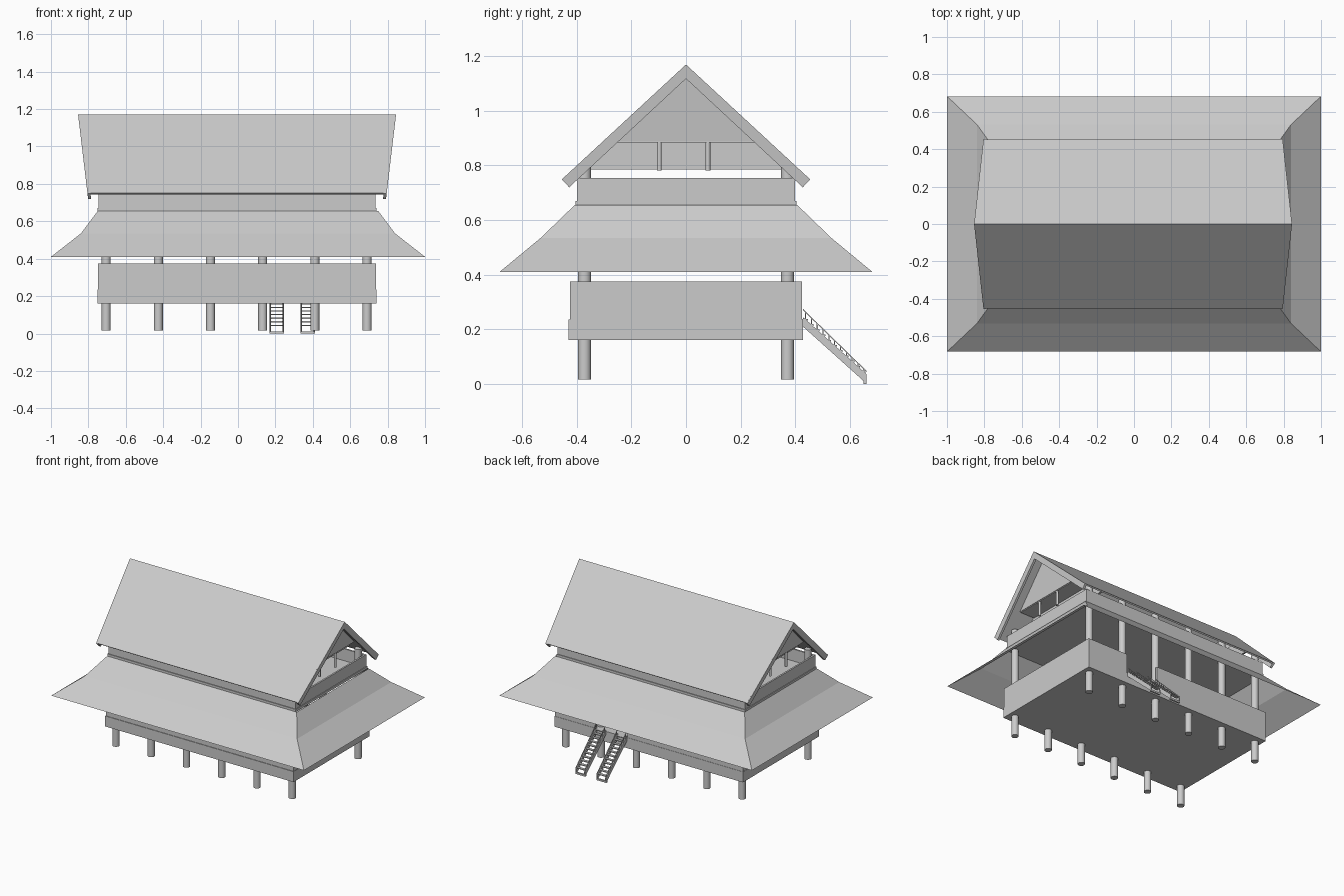
import bpy, bmesh, math
from mathutils import Vector

if "Cube" in bpy.data.objects:
    bpy.data.objects.remove(bpy.data.objects["Cube"])

CX = -0.005


def make(name, verts, faces, smooth=False):
    me = bpy.data.meshes.new(name)
    me.from_pydata(verts, [], faces)
    bm = bmesh.new()
    bm.from_mesh(me)
    bmesh.ops.recalc_face_normals(bm, faces=bm.faces)
    bm.to_mesh(me)
    bm.free()
    ob = bpy.data.objects.new(name, me)
    bpy.context.collection.objects.link(ob)
    return ob


def box(name, x0, x1, y0, y1, z0, z1):
    v = [(x, y, z) for x in (x0, x1) for y in (y0, y1) for z in (z0, z1)]
    f = [(0, 1, 3, 2), (4, 6, 7, 5), (0, 4, 5, 1), (2, 3, 7, 6), (0, 2, 6, 4), (1, 5, 7, 3)]
    return make(name, v, f)


def prism(name, profile, x_in, x_out):
    """Extrude a (y, z) outline along x; x_in and x_out give x from z."""
    n = len(profile)
    v = [(x_in(z), y, z) for y, z in profile] + [(x_out(z), y, z) for y, z in profile]
    f = [tuple(range(n)), tuple(range(2 * n - 1, n - 1, -1))]
    f += [(i, (i + 1) % n, (i + 1) % n + n, i + n) for i in range(n)]
    return make(name, v, f)


def post(name, x, y, z0, z1, r):
    bpy.ops.mesh.primitive_cylinder_add(vertices=16, radius=r, depth=z1 - z0,
                                        location=(x, y, (z0 + z1) / 2))
    bpy.context.object.name = name
    bpy.ops.object.shade_smooth_by_angle()


def parapet(name, hx, hy, z0, z1, t=0.012, gap=None):
    """Four thin walls, with an optional opening in the back one."""
    box(name + "_front", CX - hx, CX + hx, -hy, -hy + t, z0, z1)
    spans = [(CX - hx, CX + hx)]
    if gap:
        spans = [(CX - hx, gap[0]), (gap[1], CX + hx)]
    for a, b in spans:
        box(name + "_back", a, b, hy - t, hy, z0, z1)
    for s in (-1, 1):
        xs = sorted((CX + s * hx, CX + s * (hx - t)))
        box(name + "_side", *xs, -hy + t, hy - t, z0, z1)


# Tall posts on both long sides
for s in (-1, 1):
    for i in range(6):
        post("house_post", -0.705 + 0.279 * i, s * 0.372, 0.015, 0.80, 0.024)

# Lower floor and its parapet, open at the stairs
box("lower_floor", CX - 0.745, CX + 0.745, -0.43, 0.428, 0.16, 0.235)
parapet("lower_parapet", 0.743, 0.426, 0.235, 0.375, gap=(0.165, 0.415))

# Upper floor and its parapet
box("upper_floor", CX - 0.745, CX + 0.745, -0.405, 0.405, 0.652, 0.67)
parapet("upper_parapet", 0.74, 0.40, 0.67, 0.755)

# Flared skirt roof as a thin sheet
rings = [(0.75, 0.408, 0.655), (0.84, 0.532, 0.535), (1.0, 0.683, 0.41)]
v, f = [], []
for hx, hy, z in rings:
    v += [(-hx, -hy, z), (hx, -hy, z), (hx, hy, z), (-hx, hy, z)]
for r in range(2):
    for i in range(4):
        j = (i + 1) % 4
        f.append((r * 4 + i, r * 4 + j, r * 4 + 4 + j, r * 4 + 4 + i))
make("skirt_roof", v, f)


# Main gable roof, longer at the ridge than at the eaves
def edge(s, inset):
    return lambda z: CX + s * (0.80 + 0.05 * (z - 0.75) / 0.42 - inset)


roof = [(-0.453, 0.751), (0, 1.17), (0.453, 0.751), (0.445, 0.744), (0, 1.156), (-0.445, 0.744)]
prism("main_roof", roof, edge(-1, 0.004), edge(1, 0.004))

barge = [(-0.455, 0.749), (0, 1.17), (0.455, 0.749), (0.428, 0.72), (0, 1.118), (-0.428, 0.72)]
for s in (-1, 1):
    prism("barge_board", barge, edge(s, 0.016), edge(s, 0))
    # Leaning upper gable panel over a recessed wall with two short posts
    upper = [(-0.282, 0.89), (0.282, 0.89), (0, 1.155)]
    prism("gable_panel", upper, edge(s, 0.10), edge(s, 0.088))
    lower = [(-0.396, 0.785), (0.396, 0.785), (0.282, 0.89), (-0.282, 0.89)]
    prism("gable_wall", lower, lambda z: CX + s * 0.60, lambda z: CX + s * 0.612)
    box("gable_soffit", *sorted((CX + s * 0.60, CX + s * 0.725)), -0.28, 0.28, 0.885, 0.893)
    for y in (-0.098, 0.08):
        post("gable_post", CX + s * 0.718, y, 0.782, 0.885, 0.009)

# Twin stairs at the back
y0, z0, y1, z1 = 0.428, 0.245, 0.662, 0.035
steps = 11
for x0, x1 in ((0.168, 0.246), (0.334, 0.412)):
    for x in (x0, x1 - 0.008):
        side = lambda a: (lambda z: a)
        string = [(y0, z0), (y1, z1), (y1, z1 - 0.035), (y0, z0 - 0.035)]
        prism("stair_stringer", string, side(x), side(x + 0.008))
        rail = [(y0, z0 + 0.03), (y1, z1 + 0.012), (y1, z1 + 0.007), (y0, z0 + 0.025)]
        prism("stair_rail", rail, side(x + 0.002), side(x + 0.006))
    for i in range(steps):
        t = (i + 0.5) / steps
        y, z = y0 + (y1 - y0) * t, z0 + (z1 - z0) * t
        box("stair_tread", x0, x1, y - 0.011, y + 0.008, z - 0.004, z + 0.002)
        for x in (x0 + 0.002, x1 - 0.006):
            box("stair_baluster", x, x + 0.004, y - 0.002, y + 0.002, z - 0.004, z + 0.027 - 0.018 * t)
    # Foot block that reaches the ground
    box("stair_foot", x0, x1, y1 - 0.012, y1, 0.0, 0.012)
